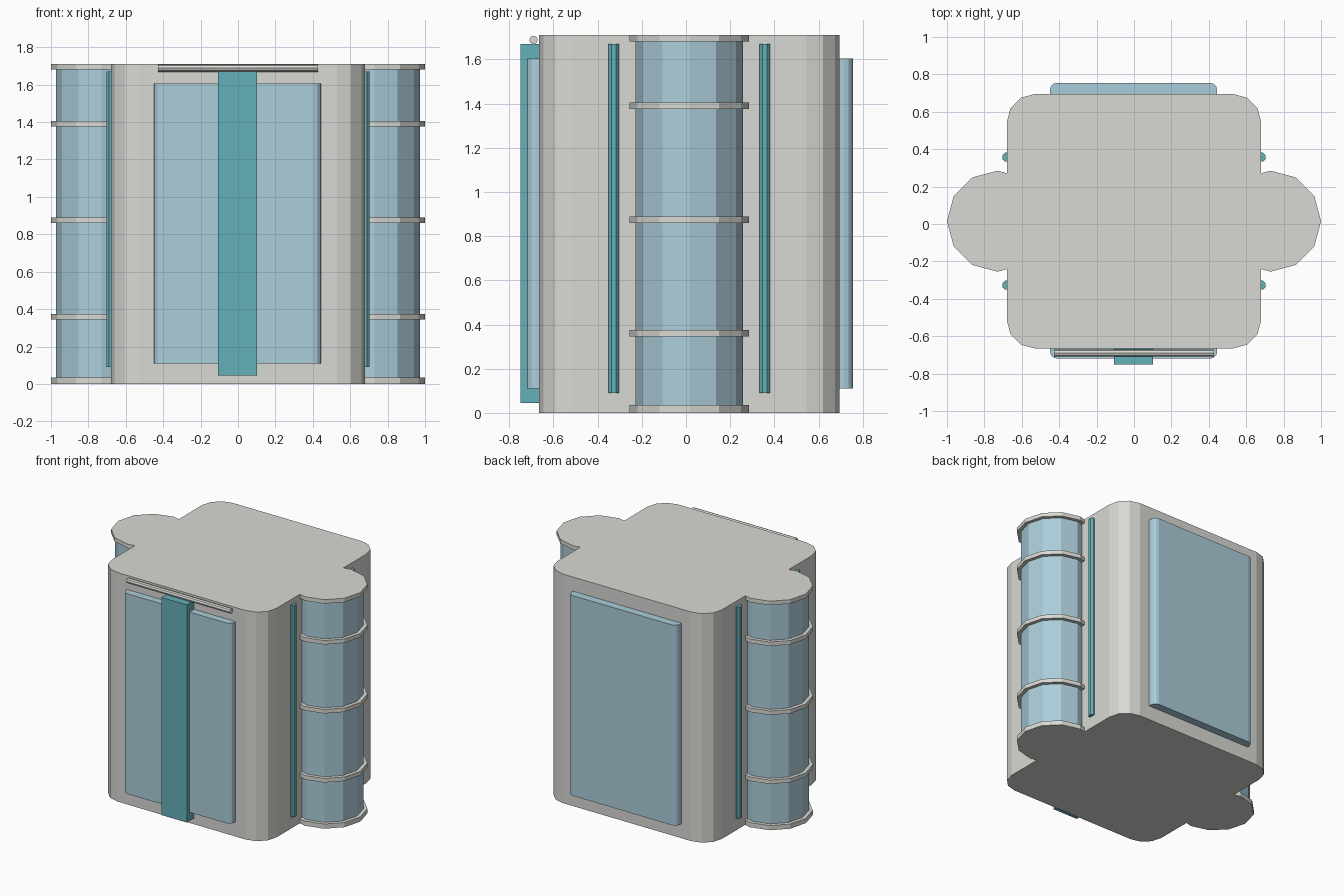
import bpy, bmesh, math
from mathutils import Matrix, Vector

cube = bpy.data.objects.get("Cube")
if cube:
    bpy.data.objects.remove(cube)

MID = 0.015      # y of the body's centre line
HEIGHT = 1.71


def material(name, rgb):
    m = bpy.data.materials.new(name)
    m.use_nodes = True
    m.diffuse_color = (*rgb, 1)
    for node in m.node_tree.nodes:
        if node.type == 'BSDF_PRINCIPLED':
            node.inputs["Base Color"].default_value = (*rgb, 1)
            node.inputs["Roughness"].default_value = 0.6
    return m


shell = material("warm light grey", (0.69, 0.69, 0.66))
glass = material("pale blue", (0.41, 0.61, 0.70))
trim = material("teal", (0.13, 0.44, 0.49))


def finish(name, bm, mat):
    mesh = bpy.data.meshes.new(name)
    bm.to_mesh(mesh)
    bm.free()
    mesh.materials.append(mat)
    obj = bpy.data.objects.new(name, mesh)
    bpy.context.collection.objects.link(obj)
    return obj


def box(name, mat, x, y, z, radius=0, segments=3):
    """Box from ranges, with optionally rounded upright edges."""
    bm = bmesh.new()
    bmesh.ops.create_cube(bm, size=1)
    for v in bm.verts:
        v.co = Vector([(r[0] + r[1]) / 2 + c * (r[1] - r[0])
                       for c, r in zip(v.co, (x, y, z))])
    if radius:
        upright = [e for e in bm.edges
                   if abs(e.verts[0].co.z - e.verts[1].co.z) > 0.01]
        bmesh.ops.bevel(bm, geom=upright, offset=radius, segments=segments,
                        profile=0.5, affect='EDGES')
    return finish(name, bm, mat)


def cylinder(name, mat, x, y, z, radius, sides, turn=0):
    """Upright prism from z[0] to z[1]."""
    bm = bmesh.new()
    place = Matrix.Translation((x, y, (z[0] + z[1]) / 2)) @ Matrix.Rotation(turn, 4, 'Z')
    bmesh.ops.create_cone(bm, cap_ends=True, segments=sides, radius1=radius,
                          radius2=radius, depth=z[1] - z[0], matrix=place)
    return finish(name, bm, mat)


# Main body with rounded upright corners
box("body", shell, (-0.68, 0.68), (-0.665, 0.695), (0, HEIGHT), 0.15)

# Large front and back panels
box("front_panel", glass, (-0.45, 0.445), (-0.72, -0.6), (0.11, 1.605), 0.04)
box("back_panel", glass, (-0.45, 0.445), (0.6, 0.755), (0.11, 1.605), 0.04)

# Upright strip down the middle of the front
box("front_strip", trim, (-0.108, 0.102), (-0.75, -0.64), (0.045, 1.67))

# Horizontal rail above the front panel
bm = bmesh.new()
place = Matrix.Translation((0, -0.69, 1.688)) @ Matrix.Rotation(math.pi / 2, 4, 'Y')
bmesh.ops.create_cone(bm, cap_ends=True, segments=8, radius1=0.019,
                      radius2=0.019, depth=0.855, matrix=place)
finish("front_rail", bm, shell)

# Side bays: a glazed column with flat rings, flanked by slim fins
ring_heights = [(0, 0.035), (0.345, 0.375), (0.86, 0.89), (1.375, 1.405), (1.68, HEIGHT)]
for side, sign in (("left", 1), ("right", -1)):
    cylinder(side + "_bay_glass", glass, sign * 0.73, MID, (0.02, 1.7), 0.243, 12)
    for i, span in enumerate(ring_heights):
        cylinder(f"{side}_bay_ring_{i + 1}", shell, sign * 0.73, MID, span, 0.27, 12)
    for end, offset in (("front", -0.342), ("back", 0.342)):
        cylinder(f"{side}_{end}_fin", trim, sign * 0.68, MID + offset,
                 (0.09, 1.67), 0.026, 8, math.pi / 8)
